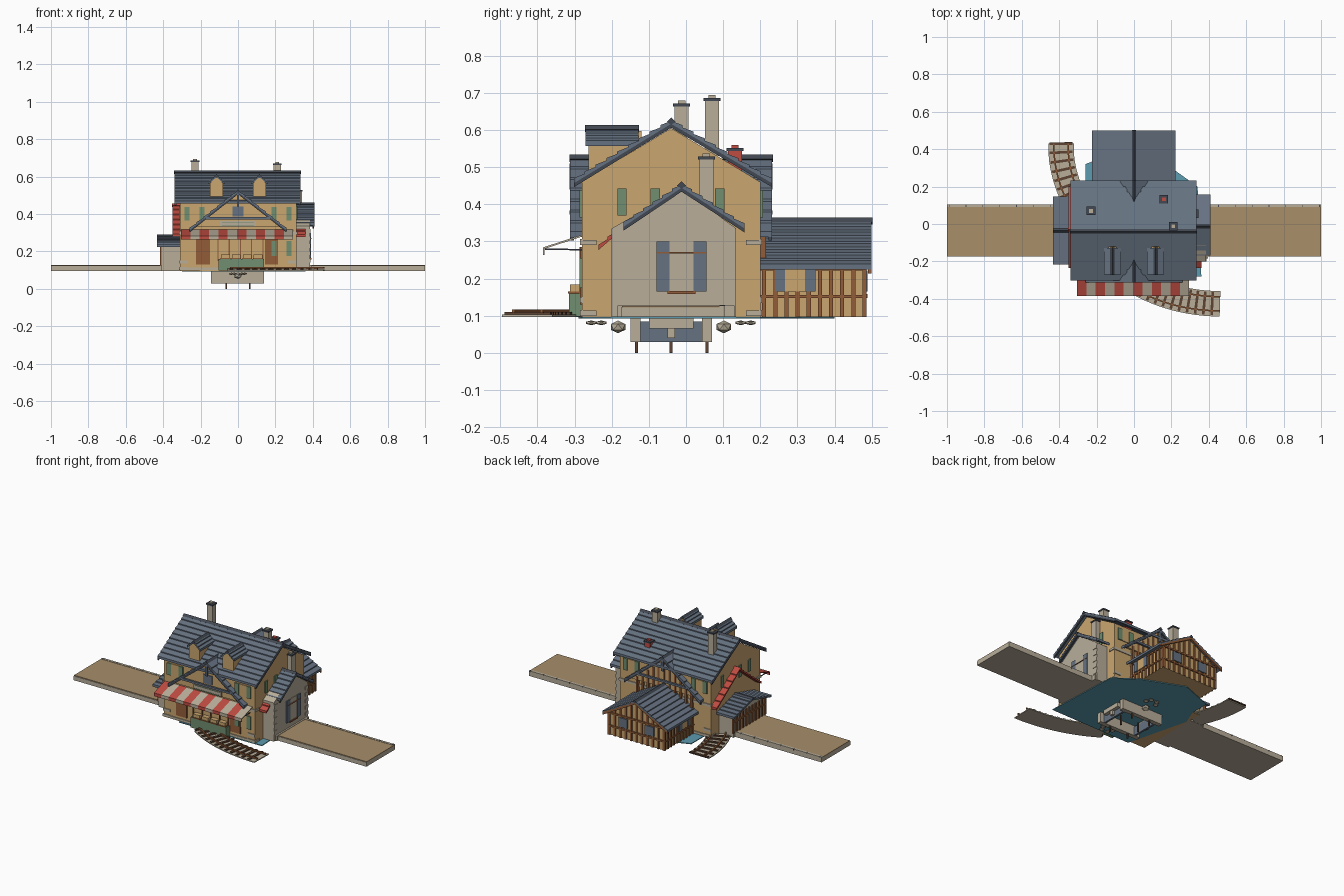
import bpy, bmesh
from mathutils import Vector
from mathutils.geometry import interpolate_bezier

cube = bpy.data.objects.get("Cube")
if cube:
    bpy.data.objects.remove(cube)


def material(name, *rgb):
    lin = [(c / 255 / 12.92) if c < 11 else ((c / 255 + 0.055) / 1.055) ** 2.4 for c in rgb] + [1]
    m = bpy.data.materials.new(name)
    m.use_nodes = True
    m.diffuse_color = lin
    m.node_tree.nodes["Principled BSDF"].inputs["Base Color"].default_value = lin
    return m


OCHRE = material("ochre plaster", 202, 166, 112)
STONE = material("pale stone", 184, 174, 154)
SLATE = material("slate", 102, 114, 129)
DARK = material("dark slate", 66, 72, 82)
RED = material("red", 190, 76, 66)
GREEN = material("green", 112, 142, 112)
WOOD = material("brown timber", 146, 92, 56)
SLEEPER = material("dark timber", 92, 66, 50)
WATER = material("teal", 92, 155, 175)
SAND = material("sand paving", 168, 142, 106)


def prisms(name, profiles, axis, lo, hi, mat):
    """Extrude flat profiles along an axis into one object."""
    place = {"x": lambda p, d: (d, p[0], p[1]), "y": lambda p, d: (p[0], d, p[1]),
             "z": lambda p, d: (p[0], p[1], d)}[axis]
    bm = bmesh.new()
    for prof in profiles:
        ends = [[bm.verts.new(place(p, d)) for p in prof] for d in (lo, hi)]
        bm.faces.new(ends[0])
        bm.faces.new(ends[1][::-1])
        for i in range(len(prof)):
            j = (i + 1) % len(prof)
            bm.faces.new((ends[0][i], ends[1][i], ends[1][j], ends[0][j]))
    bmesh.ops.recalc_face_normals(bm, faces=bm.faces)
    mesh = bpy.data.meshes.new(name)
    bm.to_mesh(mesh)
    bm.free()
    mesh.materials.append(mat)
    ob = bpy.data.objects.new(name, mesh)
    bpy.context.collection.objects.link(ob)
    return ob


def rect(u0, u1, v0, v1):
    return [(u0, v0), (u1, v0), (u1, v1), (u0, v1)]


def box(name, x0, x1, y0, y1, z0, z1, mat):
    return prisms(name, [rect(x0, x1, y0, y1)], "z", z0, z1, mat)


def house_profile(u0, u1, base, eave, ridge, top):
    return [(u0, base), (u1, base), (u1, eave), (ridge, top), (u0, eave)]


def courses(ridge, eave, n, t=0.009):
    """Overlapping slate rows from ridge to eave."""
    a, b = Vector(ridge), Vector(eave)
    rows = []
    for i in range(n):
        p, q = a.lerp(b, i / n), a.lerp(b, (i + 1) / n)
        rows.append([(p.x, p.y - t * 0.6), (q.x, q.y - t * 0.6), (q.x, q.y + t), (p.x, p.y + t * 0.3)])
    return rows


def gable_roof(name, ridge, eaves, n, axis, lo, hi, mat=SLATE):
    rows = [r for e in eaves for r in courses(ridge, e, n)]
    prisms(name, rows, axis, lo, hi, mat)
    x, z = ridge
    prisms(name + "_ridge_cap", [[(x - .012, z), (x, z + .012), (x + .012, z), (x, z - .008)]],
           axis, lo - .002, hi + .002, DARK if mat is SLATE else mat)


def verges(name, ridge, eaves, axis, ends, mat=DARK):
    """Boards under the roof ends."""
    for k, d in enumerate(ends):
        boards = [[ridge, e, (e[0], e[1] - .016), (ridge[0], ridge[1] - .016)] for e in eaves]
        prisms(f"{name}_verge_{k}", boards, axis, d - .005, d + .005, mat)


# Platform with curb and paving joints
box("platform", -1, 1, -.175, .105, .096, .122, STONE)
box("platform_paving", -1, 1, -.172, .09, .122, .126, SAND)
box("platform_curb", -1, 1, .09, .105, .122, .128, STONE)
prisms("curb_joints", [rect(s * (.45 + .09 * i), s * (.45 + .09 * i) + .004, .09, .1055)
                       for s in (-1, 1) for i in range(7)], "z", .12, .129, DARK)
ground = [(-.26, .32), (-.05, .4), (.2, .3), (.34, .2), (.36, -.28), (-.2, -.29), (-.3, .1), (-.26, .2)]
prisms("pond", [ground], "z", .092, .097, WATER)

# Main house
prisms("house_walls", [house_profile(-.28, .2, .096, .46, -.04, .605)], "x", -.31, .312, OCHRE)
RIDGE, EAVES = (-.04, .622), [(-.302, .462), (.232, .462)]
gable_roof("main_roof", RIDGE, EAVES, 9, "x", -.34, .335)
verges("main_roof", RIDGE, EAVES, "x", (-.335, .33))
for y, tag in ((-.281, "front"), (.201, "back")):
    prisms(tag + "_corner_stones", [rect(s * .29 - .024, s * .29 + .024, z, z + .016)
                                    for s in (-1, 1) for z in (.1, .135, .29)], "y", y - .004, y + .004, STONE)
    prisms(tag + "_side_stones", [rect(y - .004 if y < 0 else y - .04, y + .04 if y < 0 else y + .004, z, z + .014)
                                  for z in (.1, .29)], "x", -.315, .317, STONE)

# Front and back centre gables
PEAK, FEET = (0, .522), [(-.26, .318), (.26, .318)]
for tag, y0, y1, yv, wall in (("front", -.312, -.18, -.307, -.284), ("back", .1, .232, .227, .204)):
    gable_roof(tag + "_gable_roof", PEAK, FEET, 7, "y", y0, y1)
    verges(tag + "_gable", PEAK, FEET, "y", (yv,))
    prisms(tag + "_gable_wall", [[(-.23, .33), (.23, .33), (0, .51)]], "y", wall - .008, wall + .008, OCHRE)
    prisms(tag + "_gable_beam", [rect(-.17, .17, .372, .384), rect(-.006, .006, .44, .51)],
           "y", yv - .006, yv + .006, SLATE)

# Dormers
for s in (-1, 1):
    c = s * .115
    prisms("dormer_wall", [house_profile(c - .036, c + .036, .49, .565, c, .598)], "y", -.262, -.12, OCHRE)
    gable_roof("dormer_roof", (c, .602), [(c - .046, .563), (c + .046, .563)], 3, "y", -.27, -.128)

# Chimneys
for name, x, y, z0, z1, mat in (("tall_chimney", -.23, .07, .53, .69, STONE), ("ridge_chimney", .21, -.012, .58, .675, STONE),
                                ("red_chimney", .16, .132, .48, .555, RED), ("wing_chimney", .322, .055, .38, .533, STONE)):
    box(name, x - .019, x + .019, y - .019, y + .019, z0, z1 - .01, mat)
    box(name + "_cap", x - .023, x + .023, y - .023, y + .023, z1 - .012, z1 - .004, DARK)
    box(name + "_pot", x - .01, x + .01, y - .01, y + .01, z1 - .004, z1 + .004, mat)

# Stone wing on the left side
prisms("stone_wing", [house_profile(-.2, .135, .096, .335, -.012, .442)], "x", .3, .385, STONE)
W_RIDGE, W_EAVES = (-.012, .45), [(-.168, .345), (.158, .34)]
gable_roof("stone_wing_roof", W_RIDGE, W_EAVES, 6, "x", .31, .408)
verges("stone_wing", W_RIDGE, W_EAVES, "x", (.402,))
prisms("stone_wing_quoins", [rect(y, y + .03, z, z + .02) for y in (-.2, .105)
                             for z in (.14, .18, .22, .26, .3)], "x", .38, .388, STONE)
prisms("stone_wing_shutters", [rect(-.08, -.045, .165, .3), rect(.02, .055, .165, .3)], "x", .384, .391, SLATE)
prisms("stone_wing_window", [rect(-.045, .02, .165, .3)], "x", .384, .388, STONE)
prisms("stone_wing_sill", [rect(-.05, .025, .158, .166), rect(-.08, .055, .268, .271)], "x", .384, .393, WOOD)
prisms("stone_wing_plinth", [rect(-.185, .13, .096, .128)], "x", .38, .395, STONE)
prisms("side_awning", courses((-.16, .348), (-.236, .282), 3), "x", .31, .36, RED)

# Timber wing on the right side, with a red roof above it
prisms("timber_wing", [house_profile(-.19, .12, .096, .228, -.035, .275)], "x", -.41, -.3, STONE)
gable_roof("timber_wing_roof", (-.035, .28), [(-.217, .23), (.147, .23)], 6, "x", -.432, -.3)
prisms("timber_wing_boards", [rect(-.19 + .031 * i, -.178 + .031 * i, .126, .232) for i in range(11)],
       "x", -.416, -.408, WOOD)
prisms("timber_wing_rail", [rect(-.19, .13, .19, .2)], "x", -.417, -.408, WOOD)
gable_roof("red_side_roof", (-.03, .445), [(-.235, .285), (.2, .285)], 6, "x", -.35, -.305, RED)

# Rear annex with timber frame
prisms("annex_walls", [house_profile(-.19, .19, .096, .235, 0, .345)], "y", .19, .48, OCHRE)
A_RIDGE, A_EAVES = (0, .353), [(-.225, .23), (.222, .23)]
gable_roof("annex_roof", A_RIDGE, A_EAVES, 8, "y", .2, .5)
verges("annex", A_RIDGE, A_EAVES, "y", (.495,), WOOD)
for s in (-1, 1):
    x = s * .191
    prisms("annex_side_posts", [rect(.205 + .03 * i, .216 + .03 * i, .096, .232) for i in range(10)],
           "x", x - .005, x + .005, WOOD)
    prisms("annex_side_rail", [rect(.2, .484, .148, .156), rect(.2, .484, .222, .23)], "x", x - .006, x + .006, WOOD)
    prisms("annex_window", [rect(.265, .32, .165, .225)], "x", x - .007, x + .007, OCHRE)
    prisms("annex_shutters", [rect(.24, .266, .165, .225), rect(.32, .348, .165, .225)], "x", x - .009, x + .009, SLATE)
posts = [-.185 + .037 * i for i in range(11)]
prisms("annex_end_posts", [rect(x - .006, x + .006, .096, .34 - abs(x) * .58) for x in posts], "y", .478, .486, WOOD)
prisms("annex_end_rails", [rect(-.19, .19, z, z + .01) for z in (.148, .228)], "y", .478, .488, WOOD)
prisms("annex_end_windows", [rect(c - .03, c + .03, .165, .222) for c in (-.09, .09)], "y", .479, .489, SLATE)

# Striped shop awning
stripe = [(-.28, .318), (-.385, .284), (-.385, .264), (-.381, .264), (-.381, .28), (-.28, .313)]
for i in range(12):
    prisms("awning_stripe", [stripe], "x", -.305 + .05 * i, -.255 + .05 * i, STONE if i % 2 else RED)
for x in (-.29, .28):
    prisms("awning_strut", [[(-.28, .276), (-.28, .28), (-.38, .281), (-.38, .277)]], "x", x - .002, x + .002, DARK)

# Shop front
prisms("shop_doors", [rect(-.225, -.15, .13, .285), rect(.145, .215, .13, .285)], "y", -.286, -.278, WOOD)
prisms("shop_window_frames", [rect(x, x + .006, .15, .285) for x in (-.11, -.05, .01, .07, .13)], "y", -.287, -.278, WOOD)
box("shop_counter", -.105, .14, -.315, -.28, .098, .16, GREEN)
for i in range(4):
    x = -.09 + .058 * i
    box("goods_crate", x, x + .046, -.312, -.285, .16, .184, OCHRE)
    box("crate_rim", x - .003, x + .049, -.318, -.282, .16, .165, WOOD)
prisms("sign_board", [rect(-.095, .095, .333, .362)], "y", -.3, -.29, STONE)
prisms("sign_trim", [rect(-.085, .085, .336, .339), rect(-.085, .085, .356, .359)], "y", -.302, -.29, GREEN)
prisms("gable_window", [rect(-.03, .03, .386, .44)], "y", -.297, -.288, SLATE)

# Shuttered windows
for tag, y in (("front", -.281), ("back", .201)):
    pairs = [(s * .232, .365, .438) for s in (-1, 1)] + [(.232, .175, .255)] * (y < 0)
    prisms(tag + "_windows", [rect(c - .025, c + .025, a, b) for c, a, b in pairs], "y", y - .004, y + .004, OCHRE)
    prisms(tag + "_shutters", [rect(c + s * .04 - .014, c + s * .04 + .014, a, b)
                               for c, a, b in pairs for s in (-1, 1)], "y", y - .006, y + .006, GREEN)
for x in (-.311, .313):
    prisms("side_shutters", [rect(y, y + .025, .37, .442) for y in (-.185, -.095, .078)], "x", x - .005, x + .005, GREEN)
prisms("back_timbers", [rect(x - .006, x + .006, .24, .5 - abs(x) * .8) for x in posts], "y", .2, .216, WOOD)


# Curved railway tracks
def track(name, a, b, c, d, n):
    pts = interpolate_bezier(*[Vector((*p, 0)) for p in (a, b, c, d)], n + 1)
    tans = [(pts[min(i + 1, n)] - pts[max(i - 1, 0)]).normalized() for i in range(n + 1)]
    sides = [Vector((-t.y, t.x, 0)) for t in tans]

    def strip(u, v):
        return [[(pts[i] + sides[i] * u).xy, (pts[i + 1] + sides[i + 1] * u).xy,
                 (pts[i + 1] + sides[i + 1] * v).xy, (pts[i] + sides[i] * v).xy] for i in range(n)]
    prisms(name + "_bed", strip(-.068, .068), "z", .097, .103, STONE)
    ties = [[(p + s * u + t * w).xy for u, w in ((-.062, -.007), (.062, -.007), (.062, .007), (-.062, .007))]
            for p, s, t in zip(pts[:-1], sides, tans)]
    prisms(name + "_sleepers", ties, "z", .103, .11, SLEEPER)
    prisms(name + "_rails", strip(-.042, -.034) + strip(.034, .042), "z", .108, .117, WOOD)


track("front_track", (-.02, -.29), (.13, -.385), (.29, -.425), (.46, -.427), 12)
track("rear_track", (-.39, .43), (-.395, .32), (-.36, .21), (-.32, .13), 7)

# Undercroft below the platform
for y in (-.15, .043):
    box("undercroft_wall", -.145, .14, y, y + .027, .03, .096, STONE)
for s in (-1, 1):
    box("undercroft_panel", s * .11 - .006, s * .11 + .006, -.124, .044, .03, .085, SLATE)
    box("bench_top", s * .122 - .016, s * .122 + .016, -.1, .02, .066, .092, STONE)
    box("bench_leg", s * .122 - .01, s * .122 + .01, -.05, -.03, .04, .068, STONE)
    for y in (-.133, -.04, .056):
        box("undercroft_post", s * .063 - .004, s * .063 + .004, y - .004, y + .004, 0, .06, SLEEPER)


# Boulders
def boulder(x, y, z, r, flat):
    bpy.ops.mesh.primitive_ico_sphere_add(subdivisions=1, radius=r, location=(x, y, z))
    ob = bpy.context.object
    ob.name = "boulder"
    ob.scale.z = flat
    ob.data.materials.append(STONE)


for y, d in ((-.183, -1), (.102, 1)):
    boulder(0, y, .07, .023, .75)
    for k in (-1, 1):
        boulder(k * .035, y + d * .045, .081, .016, .4)
        boulder(k * .02, y + d * .072, .081, .016, .4)
